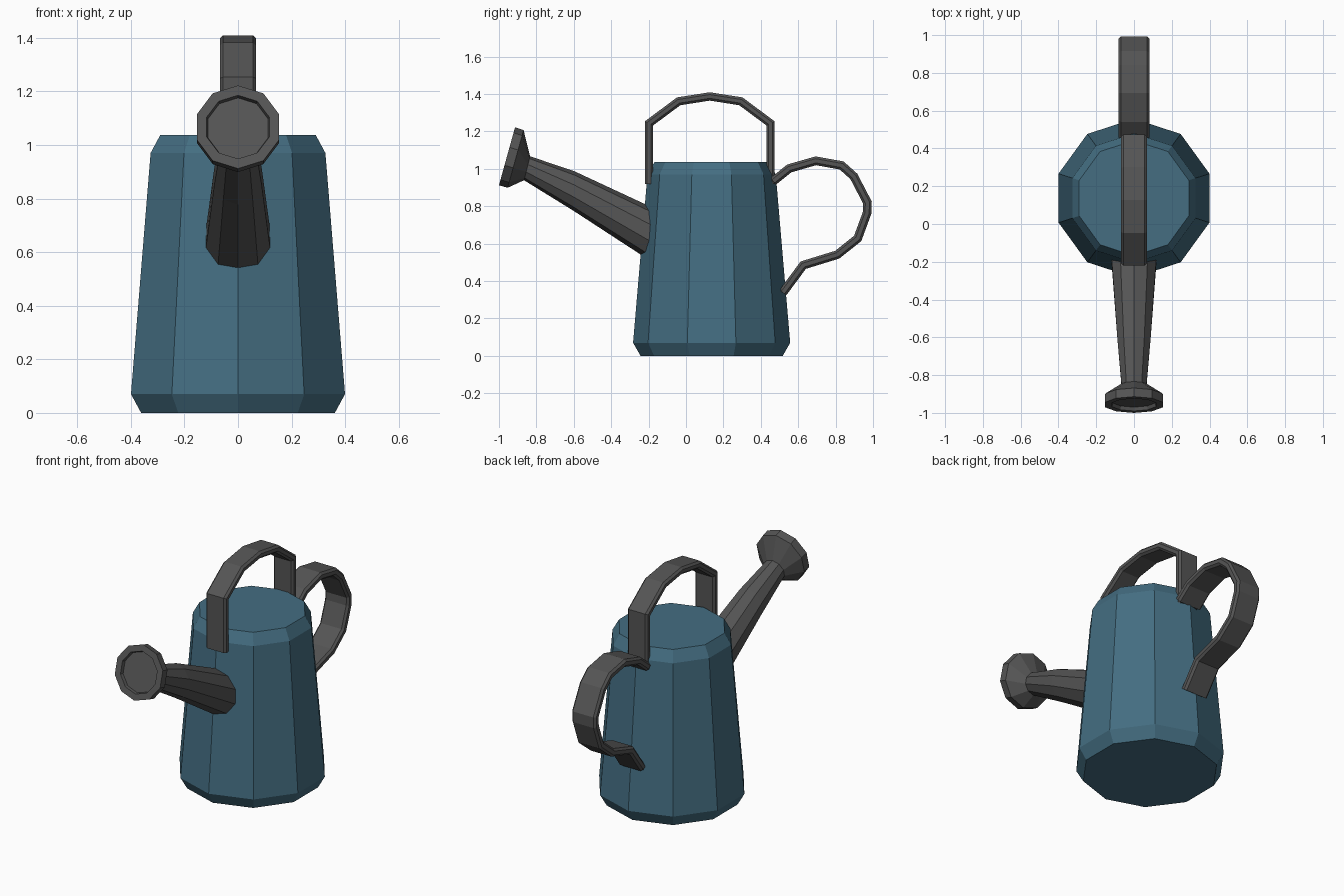
import bpy
import bmesh
from math import sin, cos, radians, tau
from mathutils import Vector

cube = bpy.data.objects.get("Cube")
if cube:
    bpy.data.objects.remove(cube)


def material(name, color):
    mat = bpy.data.materials.new(name)
    mat.use_nodes = True
    mat.diffuse_color = (*color, 1)
    bsdf = next(n for n in mat.node_tree.nodes if n.type == 'BSDF_PRINCIPLED')
    bsdf.inputs["Base Color"].default_value = (*color, 1)
    bsdf.inputs["Roughness"].default_value = 0.8
    return mat


BLUE = material("muted blue", (0.058, 0.155, 0.222))
GREY = material("dark grey", (0.09, 0.09, 0.09))
SIDES = 10


def loft(name, rings, mat):
    """Skin a list of equal-length point rings and cap both ends."""
    bm = bmesh.new()
    loops = [[bm.verts.new(p) for p in ring] for ring in rings]
    for a, b in zip(loops, loops[1:]):
        for i in range(len(a)):
            j = (i + 1) % len(a)
            bm.faces.new((a[i], a[j], b[j], b[i]))
    bm.faces.new(loops[0])
    bm.faces.new(loops[-1])
    bmesh.ops.recalc_face_normals(bm, faces=bm.faces)
    mesh = bpy.data.meshes.new(name)
    bm.to_mesh(mesh)
    bm.free()
    mesh.materials.append(mat)
    obj = bpy.data.objects.new(name, mesh)
    bpy.context.collection.objects.link(obj)
    return obj


def level_ring(y, z, r):
    angles = [tau * i / SIDES for i in range(SIDES)]
    return [(r * sin(a), y - r * cos(a), z) for a in angles]


def upright_ring(y, z, rx, rz, tilt):
    """Ring facing forward, leaned back by tilt degrees."""
    up = Vector((0, sin(radians(tilt)), cos(radians(tilt))))
    side = Vector((1, 0, 0))
    angles = [tau * i / SIDES for i in range(SIDES)]
    return [Vector((0, y, z)) + side * rx * sin(a) + up * rz * cos(a)
            for a in angles]


def strap(name, path, width, thick, chamfer, mat):
    """Sweep a chamfered flat bar along a (y, z) path with mitred joints."""
    w, t, c = width / 2, thick / 2, chamfer
    section = [(w, t - c), (w - c, t), (c - w, t), (-w, t - c),
               (-w, c - t), (c - w, -t), (w - c, -t), (w, c - t)]
    pts = [Vector(p) for p in path]
    rings = []
    for i, p in enumerate(pts):
        before = (p - pts[i - 1]).normalized() if i else None
        after = (pts[i + 1] - p).normalized() if i + 1 < len(pts) else None
        before, after = before or after, after or before
        tangent = (before + after).normalized()
        normal = Vector((-tangent.y, tangent.x))
        miter = normal / max(tangent.dot(before), 0.5)
        rings.append([(x, p.x + miter.x * h, p.y + miter.y * h)
                      for x, h in section])
    return loft(name, rings, mat)


# Tapered body with chamfered rims
BODY_Y = 0.137
body_profile = [(0.38, 0), (0.42, 0.07), (0.343, 0.97), (0.305, 1.037)]
loft("body", [level_ring(BODY_Y, z, r) for r, z in body_profile], BLUE)

# Spout, rooted inside the body
loft("spout", [
    upright_ring(-0.15, 0.636, 0.128, 0.13, 28),
    upright_ring(-0.6, 0.882, 0.093, 0.105, 2),
    upright_ring(-0.85, 1.003, 0.07, 0.066, 14),
], GREY)

# Sprinkler head with a recessed face
TILT = 15.5
loft("sprinkler_head", [
    upright_ring(-0.85, 1.003, 0.07, 0.066, 14),
    upright_ring(-0.911, 1.053, 0.16, 0.16, TILT),
    upright_ring(-0.957, 1.067, 0.161, 0.161, TILT),
    upright_ring(-0.957, 1.067, 0.123, 0.123, TILT),
    upright_ring(-0.938, 1.062, 0.118, 0.118, TILT),
], GREY)

# Carrying handle, symmetric about the body axis
half = [(0.325, 0.92), (0.325, 1.243), (0.166, 1.361)]
arch = ([(BODY_Y - 0.01 - d, z) for d, z in half] + [(BODY_Y - 0.01, 1.387)]
        + [(BODY_Y - 0.01 + d, z) for d, z in reversed(half)])
strap("top_handle", arch, 0.136, 0.044, 0.012, GREY)

# Pouring handle at the back
loop = [(0.466, 0.933), (0.552, 1.002), (0.694, 1.043), (0.832, 1.018),
        (0.897, 0.96), (0.97, 0.82), (0.968, 0.764), (0.918, 0.628),
        (0.809, 0.541), (0.627, 0.485), (0.518, 0.338)]
strap("back_handle", loop, 0.162, 0.046, 0.012, GREY)
